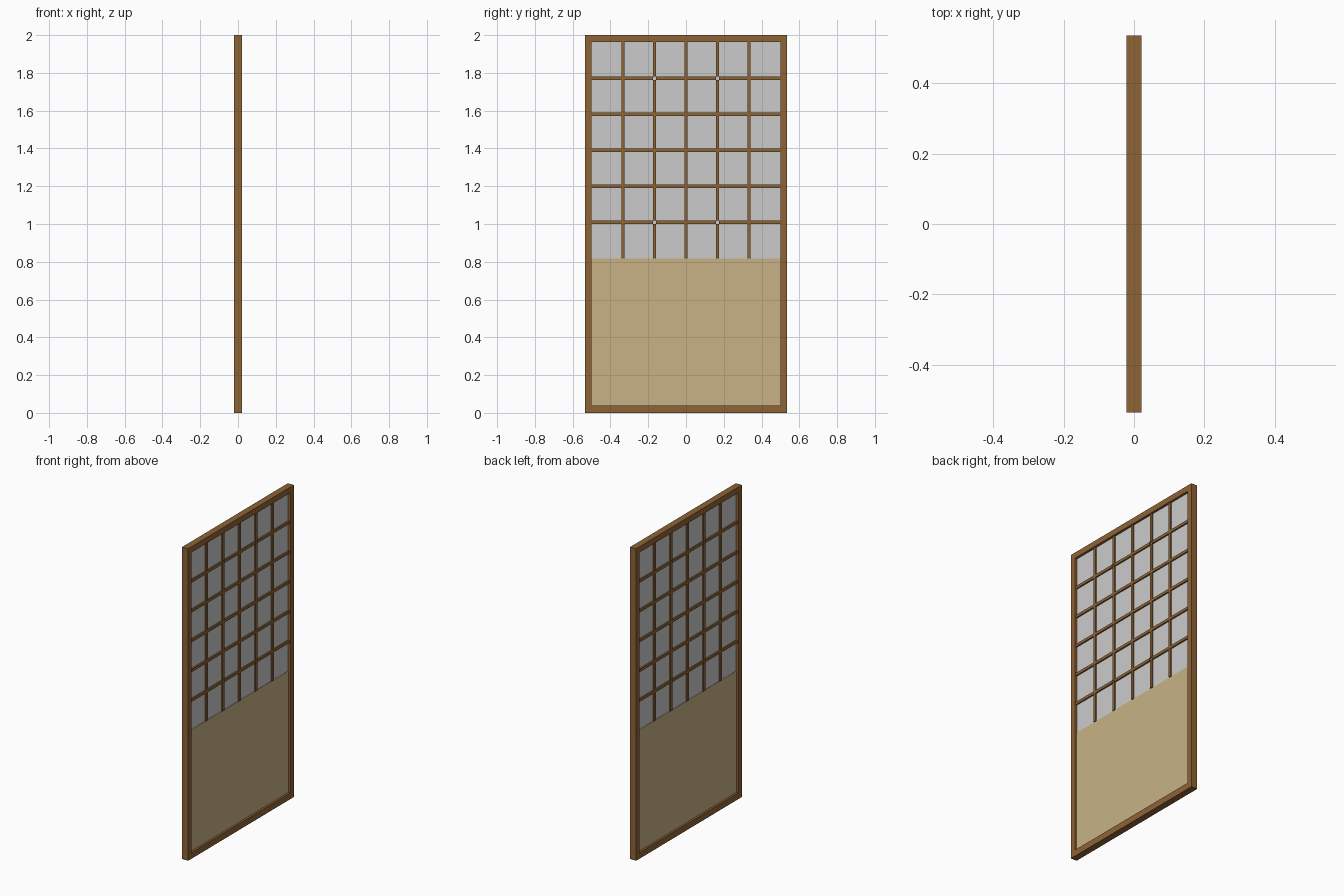
import bpy, bmesh
from mathutils import Matrix, Vector

if "Cube" in bpy.data.objects:
    bpy.data.objects.remove(bpy.data.objects["Cube"])


def material(name, color):
    m = bpy.data.materials.new(name)
    m.diffuse_color = color
    m.use_nodes = True
    m.node_tree.nodes["Principled BSDF"].inputs["Base Color"].default_value = m.diffuse_color
    return m


WOOD = material("wood", (0.27, 0.125, 0.036, 1))
BOARD = material("pale_board", (0.58, 0.45, 0.24, 1))

DEPTH = 0.021             # half depth of the frame
OUT, IN = 0.535, 0.50     # half widths, outside and opening
LOW, MID, HIGH = 0.04, 0.818, 1.963
BAR = 0.009               # half width of a lattice bar
BAR_DEPTH = 0.014


def boxes(name, spans, mat=None):
    """One object made of boxes, each given as half depth and y, z ranges."""
    bm = bmesh.new()
    for dx, y0, y1, z0, z1 in spans:
        size = Matrix.Diagonal((2 * dx, y1 - y0, z1 - z0, 1))
        centre = Matrix.Translation(Vector((0, (y0 + y1) / 2, (z0 + z1) / 2)))
        bmesh.ops.create_cube(bm, size=1, matrix=centre @ size)
    mesh = bpy.data.meshes.new(name)
    bm.to_mesh(mesh)
    bm.free()
    ob = bpy.data.objects.new(name, mesh)
    bpy.context.collection.objects.link(ob)
    if mat:
        mesh.materials.append(mat)
    return ob


# Outer frame
boxes("left_stile", [(DEPTH, -OUT, -IN, 0, 2)], WOOD)
boxes("right_stile", [(DEPTH, IN, OUT, 0, 2)], WOOD)
boxes("top_rail", [(DEPTH, -IN, IN, HIGH, 2)], WOOD)
boxes("bottom_rail", [(DEPTH, -IN, IN, 0, LOW)], WOOD)

# Infill: solid board below, paper screen above
boxes("lower_board", [(0.008, -IN, IN, LOW, MID)], BOARD)
boxes("paper_screen", [(0.006, -IN, IN, MID, HIGH)])

# Lattice on both faces, left open at four of the crossings
cols = [-IN + 2 * IN * i / 6 for i in range(1, 6)]
rows = [MID + (HIGH - MID) * i / 6 for i in range(1, 6)]
open_cols, open_rows = (1, 3), (0, 4)


def runs(start, end, gaps):
    """Split a range wherever a crossing is left open."""
    edges = [start] + [e for g in gaps for e in (g - BAR, g + BAR)] + [end]
    return zip(edges[::2], edges[1::2])


upright_bars, cross_bars = [], []
for i, y in enumerate(cols):
    gaps = [rows[k] for k in open_rows] if i in open_cols else []
    upright_bars += [(BAR_DEPTH, y - BAR, y + BAR, a, b) for a, b in runs(MID, HIGH, gaps)]
for i, z in enumerate(rows):
    gaps = [cols[k] for k in open_cols] if i in open_rows else []
    cross_bars += [(BAR_DEPTH + 0.001, a, b, z - BAR, z + BAR) for a, b in runs(-IN, IN, gaps)]
boxes("upright_bars", upright_bars, WOOD)
boxes("cross_bars", cross_bars, WOOD)
